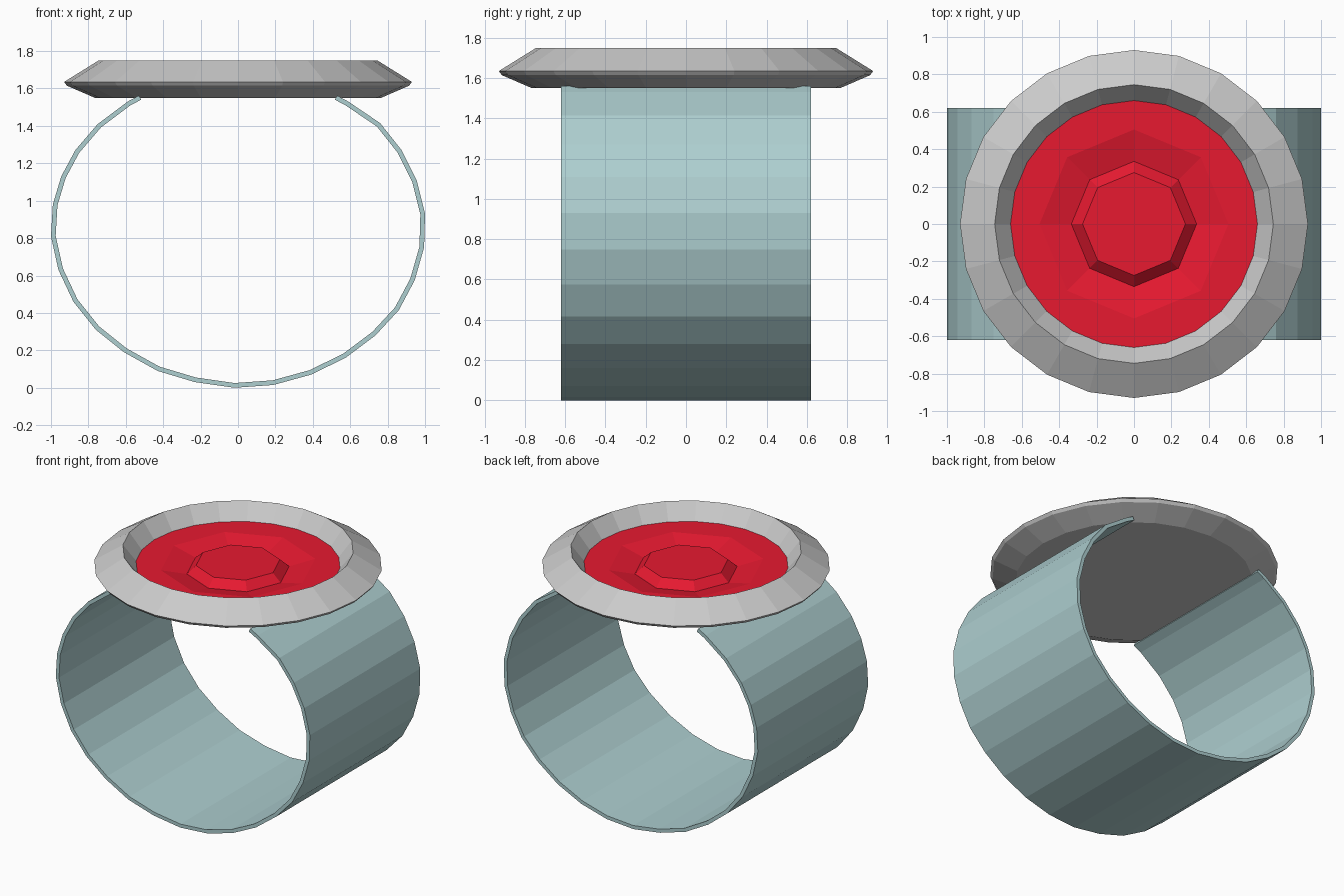
import bpy, bmesh
from math import sin, cos, pi

if "Cube" in bpy.data.objects:
    bpy.data.objects.remove(bpy.data.objects["Cube"])


def add_object(name, verts, faces, color=None):
    mesh = bpy.data.meshes.new(name)
    mesh.from_pydata(verts, [], faces)
    bm = bmesh.new()
    bm.from_mesh(mesh)
    bmesh.ops.recalc_face_normals(bm, faces=bm.faces)
    bm.to_mesh(mesh)
    bm.free()
    obj = bpy.data.objects.new(name, mesh)
    bpy.context.collection.objects.link(obj)
    if color:
        mat = bpy.data.materials.new(name + "_colour")
        mat.diffuse_color = color
        mat.use_nodes = True
        mat.node_tree.nodes["Principled BSDF"].inputs["Base Color"].default_value = mat.diffuse_color
        mesh.materials.append(mat)
    return obj


def circle(r, z, n):
    return [(r * sin(2 * pi * i / n), r * cos(2 * pi * i / n), z) for i in range(n)]


def bridge(a, b, n):
    return [(a + i, a + (i + 1) % n, b + (i + 1) % n, b + i) for i in range(n)]


# Band: open oval strip, slightly uneven, thickened inwards
path = [(-.53, 1.562), (-.59, 1.53), (-.75, 1.41), (-.87, 1.27), (-.945, 1.13),
        (-.99, .98), (-1, .81), (-.96, .63), (-.88, .46), (-.76, .31),
        (-.61, .19), (-.43, .09), (-.23, .03), (-.02, 0), (.19, .015),
        (.39, .07), (.575, .16), (.735, .28), (.86, .415), (.945, .575),
        (.995, .75), (1, .93), (.955, 1.11), (.875, 1.27), (.76, 1.415),
        (.59, 1.53), (.53, 1.562)]
W = 0.62
n = len(path)
verts = [(x, y, z) for y in (-W, W) for x, z in path]
faces = [(i, i + 1, n + i + 1, n + i) for i in range(n - 1)]
band = add_object("band", verts, faces, (.42, .62, .63, 1))
# make the strip face outwards so that the thickness goes in
lowest = min(band.data.polygons, key=lambda p: p.center.z)
if lowest.normal.z > 0:
    band.data.flip_normals()
mod = band.modifiers.new("thickness", 'SOLIDIFY')
mod.thickness = 0.025
mod.offset = -1
mod.use_even_offset = True

# Setting: lathed shallow dish with a closed underside
N = 24
profile = [(.765, 1.55), (.915, 1.615), (.93, 1.635), (.745, 1.75), (.66, 1.64)]
verts, faces = [], [tuple(range(N))]
for k, (r, z) in enumerate(profile):
    verts += circle(r, z, N)
    if k:
        faces += bridge((k - 1) * N, k * N, N)
add_object("setting", verts, faces)

# Gem: flat round border, octagonal dip and raised octagonal table
verts = circle(.66, 1.64, N)
for r, z in [(.505, 1.64), (.335, 1.60), (.275, 1.655)]:
    verts += circle(r, z, 8)
faces = []
for k in range(8):
    outer = [(3 * k + j) % N for j in range(4)]
    faces.append(tuple(outer + [N + (k + 1) % 8, N + k]))
faces += bridge(N, N + 8, 8) + bridge(N + 8, N + 16, 8)
faces.append(tuple(range(N + 16, N + 24)))
gem = add_object("gem", verts, faces, (.8, .01, .03, 1))
if gem.data.polygons[-1].normal.z < 0:
    gem.data.flip_normals()
